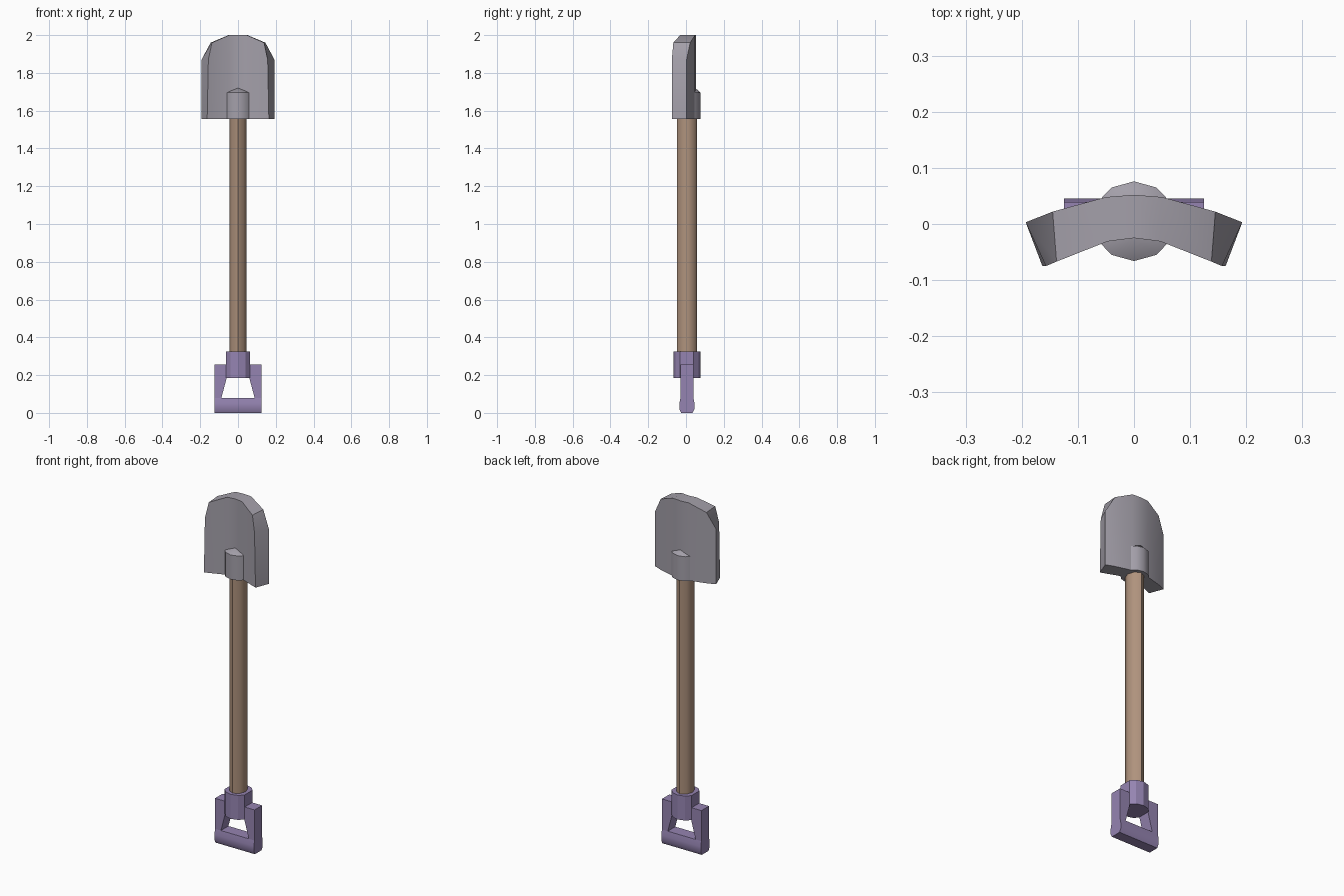
import bpy
import bmesh
import math

cube = bpy.data.objects.get("Cube")
if cube:
    bpy.data.objects.remove(cube, do_unlink=True)


def material(name, rgb):
    mat = bpy.data.materials.new(name)
    mat.use_nodes = True
    color = (*rgb, 1.0)
    mat.diffuse_color = color
    mat.node_tree.nodes["Principled BSDF"].inputs["Base Color"].default_value = color
    return mat


steel = material("grey steel", (0.37, 0.35, 0.40))
wood = material("brown wood", (0.43, 0.29, 0.205))
purple = material("purple grip", (0.30, 0.23, 0.44))


def finish(name, bm, mat, angle):
    """Turn a bmesh into a smooth-shaded object with sharp creases."""
    bmesh.ops.recalc_face_normals(bm, faces=bm.faces)
    mesh = bpy.data.meshes.new(name)
    bm.to_mesh(mesh)
    bm.free()
    mesh.materials.append(mat)
    obj = bpy.data.objects.new(name, mesh)
    bpy.context.collection.objects.link(obj)
    bpy.ops.object.select_all(action="DESELECT")
    obj.select_set(True)
    bpy.context.view_layer.objects.active = obj
    bpy.ops.object.shade_smooth_by_angle(angle=math.radians(angle))
    return obj


def prism(name, points, vector, mat, angle=50):
    """Extrude a closed outline of 3D points along a vector."""
    bm = bmesh.new()
    face = bm.faces.new([bm.verts.new(p) for p in points])
    ext = bmesh.ops.extrude_face_region(bm, geom=[face])
    verts = [g for g in ext["geom"] if isinstance(g, bmesh.types.BMVert)]
    bmesh.ops.translate(bm, verts=verts, vec=vector)
    return finish(name, bm, mat, angle)


CENTER_Y = 0.005

# Flat-sided collar outline shared by the handle and the blade socket
half = [(0, -0.071), (0.04, -0.06), (0.063, -0.036),
        (0.063, 0.036), (0.04, 0.06), (0, 0.071)]
collar = half + [(-x, y) for x, y in half[-2:0:-1]]
collar = [(x, y + CENTER_Y) for x, y in collar]

# Wooden shaft
steps = [math.tau * i / 8 for i in range(8)]
prism("shaft", [(0.045 * math.cos(a), CENTER_Y + 0.053 * math.sin(a), 0.3) for a in steps],
      (0, 0, 1.3), wood)

# Handle collar, arms and grip
prism("handle_collar", [(x, y, 0.185) for x, y in collar], (0, 0, 0.14), purple, 30)
side = [(0.06, 0.185), (0.088, 0.08), (0.125, 0.08), (0.125, 0.255)]
arch = side + [(-x, z) for x, z in reversed(side)]
prism("handle_frame", [(x, CENTER_Y - 0.034, z) for x, z in arch],
      (0, 0.068, 0), purple, 30)
side = [(0.03, 0), (0.04, 0.02), (0.04, 0.05), (0.034, 0.08)]
grip = side + [(-y, z) for y, z in reversed(side)]
prism("handle_grip", [(-0.125, CENTER_Y + y, z) for y, z in grip],
      (0.25, 0, 0), purple, 45)

# Blade: matching back and front columns as (back x, y, front x, y, top z)
columns = [(0, 0.052, 0, -0.025, 2.0),
           (0.05, 0.048, 0.047, -0.031, 2.0),
           (0.145, 0.022, 0.138, -0.067, 1.96),
           (0.193, 0.003, 0.157, -0.075, 1.87)]
columns = [(-a, b, -c, d, z) for a, b, c, d, z in columns[:0:-1]] + columns
BASE = 1.555
bm = bmesh.new()
rings = []
for bx, by, fx, fy, top in columns:
    corners = [(bx, by, BASE), (bx, by, top), (fx, fy, top), (fx * 1.04, fy, BASE)]
    rings.append([bm.verts.new(c) for c in corners])
for a, b in zip(rings, rings[1:]):
    for i in range(4):
        j = (i + 1) % 4
        bm.faces.new((a[i], a[j], b[j], b[i]))
bm.faces.new(rings[0])
bm.faces.new(rings[-1])
finish("blade", bm, steel, 35)

# Socket that joins the blade to the shaft, with a sloped top
bm = bmesh.new()
for x, y in collar:
    for z in (BASE, 1.695):
        bm.verts.new((x, y, z))
for y in (-0.025, 0.05):
    bm.verts.new((0, y, 1.72))
bmesh.ops.convex_hull(bm, input=bm.verts)
finish("blade_socket", bm, steel, 35)
